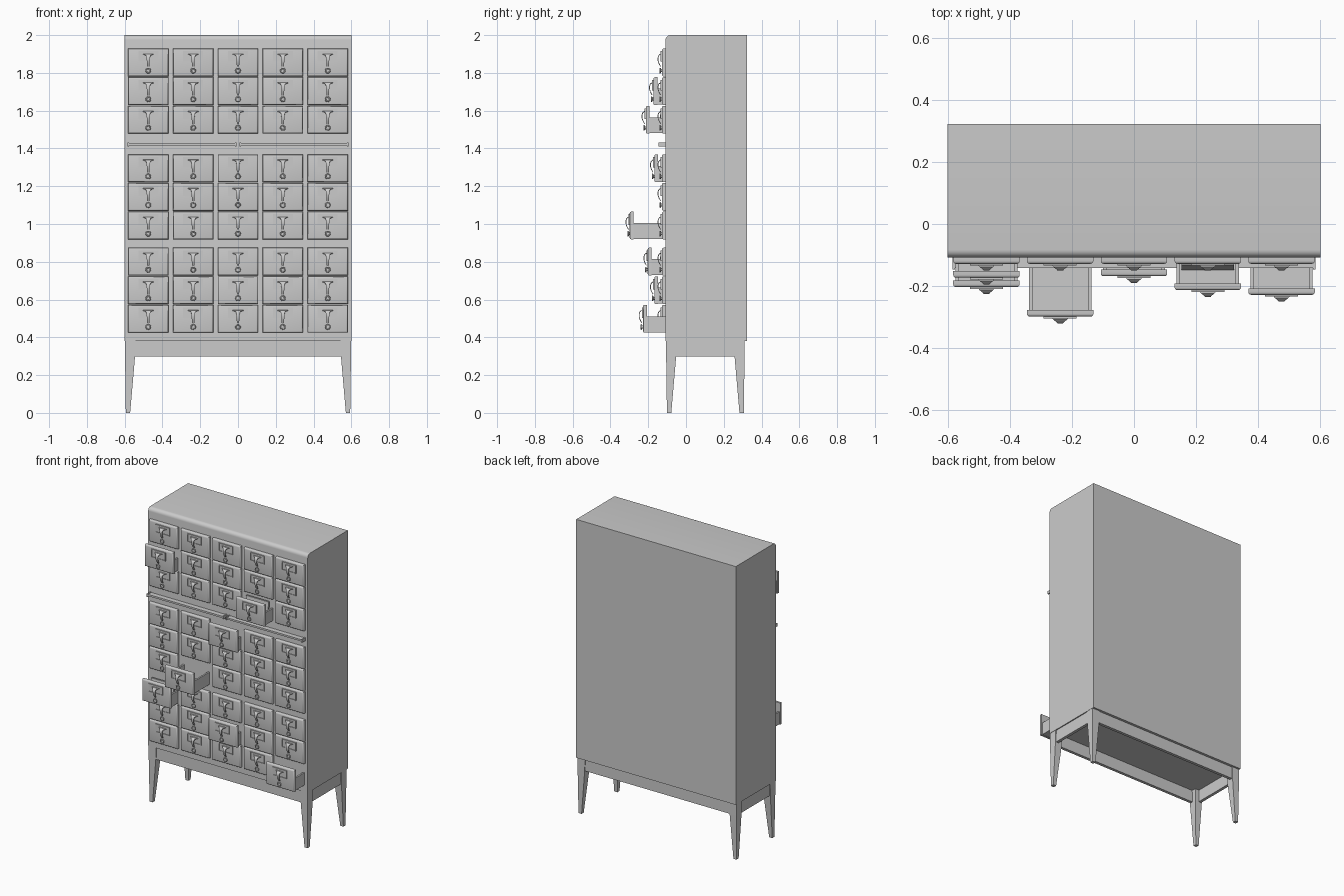
import bpy, bmesh, math
from mathutils import Matrix, Vector

cube = bpy.data.objects.get("Cube")
if cube:
    bpy.data.objects.remove(cube)

# One painted grey for the whole cabinet
grey = bpy.data.materials.new("warm_grey")
grey.use_nodes = True
GREY = (0.6, 0.6, 0.6, 1)
grey.diffuse_color = GREY
grey.node_tree.nodes["Principled BSDF"].inputs["Base Color"].default_value = GREY


def finish(name, bm, smooth=False):
    bmesh.ops.recalc_face_normals(bm, faces=bm.faces)
    mesh = bpy.data.meshes.new(name)
    bm.to_mesh(mesh)
    bm.free()
    mesh.materials.append(grey)
    if smooth:
        mesh.polygons.foreach_set("use_smooth", [True] * len(mesh.polygons))
        mesh.set_sharp_from_angle(angle=math.radians(35))
    return mesh


def place(name, mesh, location=(0, 0, 0)):
    obj = bpy.data.objects.new(name, mesh)
    obj.location = location
    bpy.context.scene.collection.objects.link(obj)
    return obj


def box(bm, x, y, z):
    """Box from (low, high) ranges."""
    lo, hi = Vector((x[0], y[0], z[0])), Vector((x[1], y[1], z[1]))
    mat = Matrix.Translation((lo + hi) / 2) @ Matrix.Diagonal((hi - lo).to_4d())
    return bmesh.ops.create_cube(bm, size=1, matrix=mat)["verts"]


def front_edges(bm, y):
    return [e for e in bm.edges if all(abs(v.co.y - y) < 1e-4 for v in e.verts)]


FRONT, BACK, BOTTOM = -0.108, 0.322, 0.38

# Cabinet body with a rounded upper front edge
bm = bmesh.new()
box(bm, (-0.6, 0.6), (FRONT, BACK), (BOTTOM, 2))
edge = [e for e in front_edges(bm, FRONT) if all(v.co.z > 1.9 for v in e.verts)]
bmesh.ops.bevel(bm, geom=edge, offset=0.025, segments=6, profile=0.5, affect="EDGES")
place("cabinet_body", finish("cabinet_body", bm, True))

# Tapered legs, one per corner, with upright outer faces
LEG_Y = (-0.105, 0.31)
for sx, side in ((-1, "right"), (1, "left")):
    for y, sy, end in ((LEG_Y[0], 1, "front"), (LEG_Y[1], -1, "back")):
        bm = bmesh.new()
        rings = []
        for z, out, inn in ((0, 0.004, 0.027), (0.3, 0, 0.053), (BOTTOM, 0, 0.055)):
            corners = ((out, out), (inn, out), (inn, inn), (out, inn))
            rings.append([bm.verts.new((sx * (0.598 - a), y + sy * b, z)) for a, b in corners])
        for lower, upper in zip(rings, rings[1:]):
            for i in range(4):
                j = (i + 1) % 4
                bm.faces.new((lower[i], lower[j], upper[j], upper[i]))
        bm.faces.new(rings[0])
        bm.faces.new(rings[-1])
        place(f"{end}_{side}_leg", finish("leg", bm))

# Apron rails between the legs
RAIL_Z = (0.298, BOTTOM)
for name, x, y in (("front_rail", (-0.55, 0.55), (-0.1, -0.08)),
                   ("back_rail", (-0.55, 0.55), (0.285, 0.305)),
                   ("right_rail", (-0.593, -0.573), (-0.06, 0.265)),
                   ("left_rail", (0.573, 0.593), (-0.06, 0.265))):
    bm = bmesh.new()
    box(bm, x, y, RAIL_Z)
    place(name, finish(name, bm))

# Pull-out writing boards
for sx, side in ((-1, "right"), (1, "left")):
    bm = bmesh.new()
    x = sorted((sx * 0.012, sx * 0.58))
    box(bm, x, (-0.142, FRONT + 0.01), (1.416, 1.428))
    for end in x:
        box(bm, (end - 0.004, end + 0.004), (-0.146, FRONT + 0.01), (1.411, 1.432))
    place(f"{side}_writing_board", finish("writing_board", bm))

# Drawer front: plate with softened front edges, its face at y = 0
HALF_W, HALF_H = 0.107, 0.0735
bm = bmesh.new()
box(bm, (-HALF_W, HALF_W), (0, 0.021), (-HALF_H, HALF_H))
bmesh.ops.bevel(bm, geom=front_edges(bm, 0), offset=0.009, segments=3, profile=0.5, affect="EDGES")
plate = finish("drawer_front", bm, True)

# Label holder: a slim frame around a card
bm = bmesh.new()
for x in (-0.053, 0.049):
    box(bm, (x, x + 0.004), (-0.006, 0.002), (0.004, 0.06))
for z in (0.004, 0.056):
    box(bm, (-0.053, 0.053), (-0.006, 0.002), (z, z + 0.004))
box(bm, (-0.05, 0.05), (-0.002, 0.002), (0.006, 0.058))
holder = finish("label_holder", bm)

# Pull: a curved tongue that narrows as it hangs (y, z, half width)
TONGUE = ((0, 0.046, 0.03), (-0.01, 0.045, 0.022), (-0.018, 0.038, 0.012), (-0.022, 0.026, 0.009),
          (-0.022, 0.01, 0.008), (-0.017, -0.006, 0.007), (-0.008, -0.022, 0.006))
bm = bmesh.new()
rows = [[bm.verts.new((s * w, y, z)) for s in (-1, 1)] for y, z, w in TONGUE]
for a, b in zip(rows, rows[1:]):
    bm.faces.new((a[0], a[1], b[1], b[0]))
bmesh.ops.recalc_face_normals(bm, faces=bm.faces)
bmesh.ops.solidify(bm, geom=bm.faces[:], thickness=0.004)
pull = finish("drawer_pull", bm, True)

# Rod ring: a small turned ring with a peg through it
bm = bmesh.new()
STEPS, SIDES = 16, 8
grid = []
for i in range(STEPS):
    a = math.tau * i / STEPS
    ring = []
    for j in range(SIDES):
        b = math.tau * j / SIDES
        r = 0.011 + 0.004 * math.cos(b)
        ring.append(bm.verts.new((r * math.cos(a), 0.004 * math.sin(b) - 0.009, r * math.sin(a))))
    grid.append(ring)
for i in range(STEPS):
    for j in range(SIDES):
        k, m = (i + 1) % STEPS, (j + 1) % SIDES
        bm.faces.new((grid[i][j], grid[k][j], grid[k][m], grid[i][m]))
bmesh.ops.create_cone(bm, cap_ends=True, segments=12, radius1=0.008, radius2=0.008, depth=0.012,
                      matrix=Matrix.Translation((0, -0.004, 0)) @ Matrix.Rotation(math.pi / 2, 4, "X"))
rod_ring = finish("rod_ring", bm, True)


def tray(depth):
    """Low open tray behind a pulled drawer front."""
    bm = bmesh.new()
    y, low, top = (0.018, depth + 0.03), -HALF_H + 0.002, 0.013
    for x in (-0.1, 0.089):
        box(bm, (x, x + 0.011), y, (low, top))
    box(bm, (-0.095, 0.095), y, (low, low + 0.012))
    return finish("drawer_tray", bm)


def card_rest(depth):
    """Sloping block that holds the cards upright."""
    bm = bmesh.new()
    verts = box(bm, (-0.085, 0.085), (depth - 0.02, depth - 0.008), (-HALF_H + 0.01, 0.06))
    for v in verts:
        if v.co.z > 0:
            v.co.y += 0.016
    return finish("card_rest", bm)


# Five columns by nine rows of drawers; a few stand open
COLUMNS = [0.2375 * i for i in range(-2, 3)]
ROWS = [top - 0.1515 * i for top in (1.855, 1.295, 0.801) for i in range(3)]
OPEN = {(1, 0): 0.045, (2, 3): 0.085, (3, 2): 0.04, (5, 1): 0.17,
        (6, 0): 0.075, (7, 2): 0.04, (8, 4): 0.1}
WITH_REST = ((2, 3), (6, 0))
for r, z in enumerate(ROWS):
    for c, x in enumerate(COLUMNS):
        out = OPEN.get((r, c), 0)
        tag = f"row{r + 1}_column{c + 1}"
        spot = Vector((x, -0.128 - out, z))
        place(f"drawer_front_{tag}", plate, spot)
        place(f"label_holder_{tag}", holder, spot)
        place(f"drawer_pull_{tag}", pull, spot)
        place(f"rod_ring_{tag}", rod_ring, spot + Vector((0, 0, -0.043)))
        if out:
            place(f"drawer_tray_{tag}", tray(out), spot)
        if (r, c) in WITH_REST:
            place(f"card_rest_{tag}", card_rest(out), spot)
